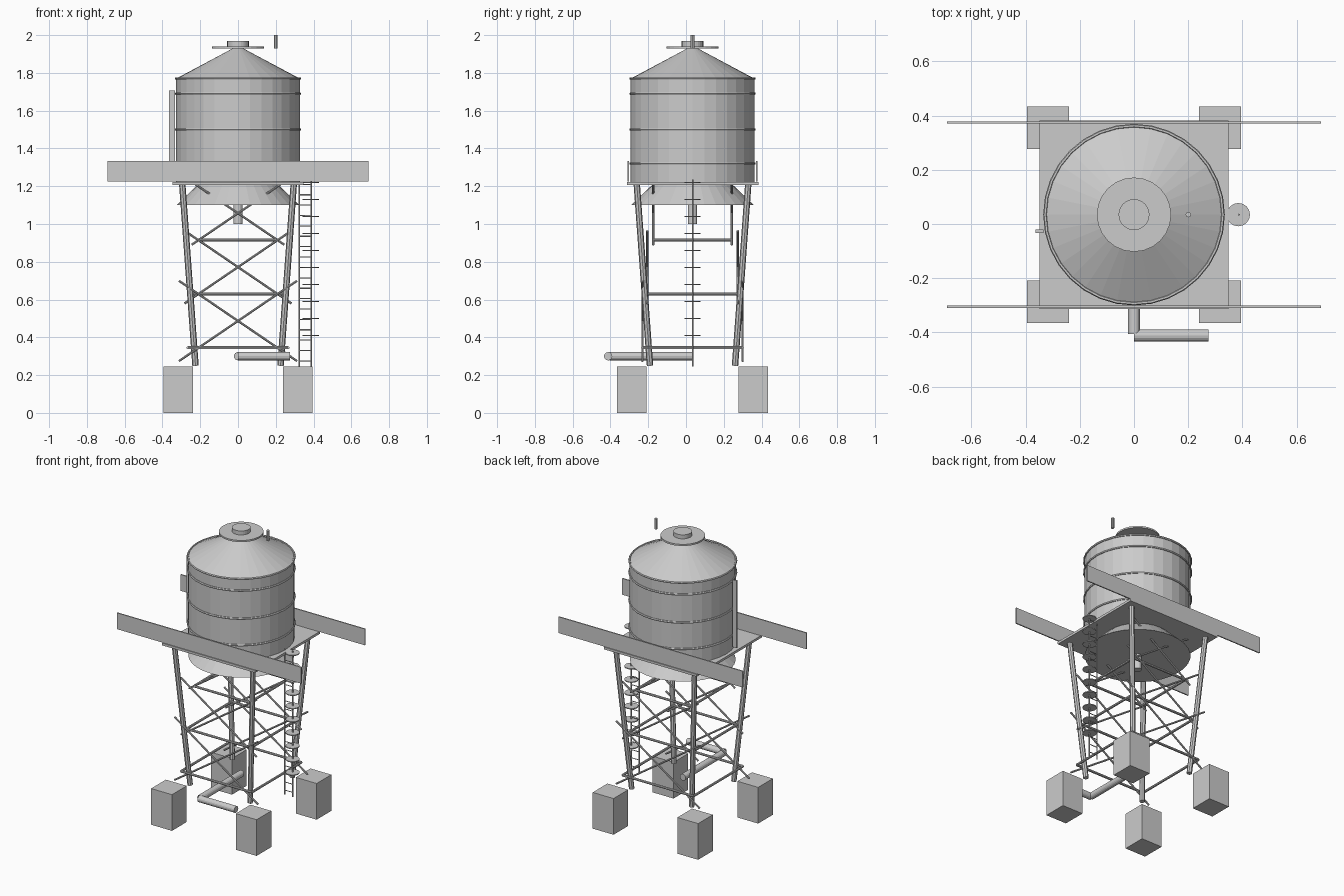
import bpy
from math import pi
from mathutils import Vector

if "Cube" in bpy.data.objects:
    bpy.data.objects.remove(bpy.data.objects["Cube"])

CY = 0.0345  # tower axis is slightly behind the origin


def box(name, loc, size):
    bpy.ops.mesh.primitive_cube_add(size=1, location=loc)
    o = bpy.context.object
    o.name = name
    o.scale = size
    bpy.ops.object.transform_apply(location=False, rotation=False, scale=True)
    return o


def lathe(name, z0, z1, r0, r1, sides=32, x=0.0, y=CY):
    bpy.ops.mesh.primitive_cone_add(vertices=sides, radius1=r0, radius2=r1,
                                    depth=z1 - z0, location=(x, y, (z0 + z1) / 2))
    bpy.context.object.name = name
    return bpy.context.object


def rod(name, a, b, r, sides=8):
    a, b = Vector(a), Vector(b)
    bpy.ops.mesh.primitive_cylinder_add(vertices=sides, radius=r, depth=(b - a).length,
                                        location=(a + b) / 2)
    o = bpy.context.object
    o.name = name
    o.rotation_euler = (b - a).to_track_quat('Z', 'Y').to_euler()
    return o


# Concrete footings and splayed legs
for sx in (-1, 1):
    for sy in (-1, 1):
        box("footing", (sx * 0.317, CY + sy * 0.321, 0.1225), (0.156, 0.157, 0.245))
        rod("leg", (sx * 0.225, CY + sy * 0.225, 0.25),
            (sx * 0.295, CY + sy * 0.295, 1.21), 0.017)

# Horizontal girts on four sides, crossed braces on front and back
for z, w in ((0.345, 0.265), (0.63, 0.24), (0.915, 0.208)):
    for s in (-1, 1):
        rod("girt_x", (-w, CY + s * w, z), (w, CY + s * w, z), 0.008)
        rod("girt_y", (s * w, CY - w, z), (s * w, CY + w, z), 0.008)
        zc, hx = z + 0.142, w * 1.18
        hz = hx * 0.68
        for d in (-1, 1):
            rod("cross_brace", (-hx, CY + s * w, zc - d * hz),
                (hx, CY + s * w, zc + d * hz), 0.006)

# Platform and long side boards
box("platform", (0, CY, 1.215), (0.696, 0.696, 0.016))
for s in (-1, 1):
    box("side_board", (0, CY + s * 0.34, 1.279), (1.38, 0.008, 0.11))

# Tank shell, roof, hopper and outlet
lathe("tank_shell", 1.22, 1.77, 0.327, 0.327)
lathe("tank_roof", 1.77, 1.935, 0.327, 0.018)
lathe("tank_hopper", 1.10, 1.22, 0.325, 0.20)
lathe("outlet", 1.0, 1.11, 0.025, 0.025, 16)

# Hoop bands around the tank
for z in (1.32, 1.5, 1.69, 1.77):
    bpy.ops.mesh.primitive_torus_add(major_segments=32, minor_segments=6,
                                     major_radius=0.328, minor_radius=0.007,
                                     location=(0, CY, z))
    bpy.context.object.name = "tank_band"

# Roof hatch and vent
lathe("hatch_flange", 1.93, 1.941, 0.137, 0.137, 24)
lathe("hatch_cap", 1.941, 1.968, 0.057, 0.057, 24)
lathe("vent", 1.93, 2.0, 0.01, 0.01, 8, x=0.2)

# Level gauge strip on the left side
box("level_gauge", (-0.349, -0.027, 1.478), (0.03, 0.012, 0.455))

# Ladder with cage discs
for x in (0.325, 0.387):
    rod("ladder_rail", (x, CY, 0.245), (x, CY, 1.235), 0.004, 6)
for i in range(18):
    z = 0.275 + i * 0.055
    rod("ladder_rung", (0.325, CY, z), (0.387, CY, z), 0.003, 6)
for i in range(10):
    z = 0.41 + i * 0.09
    lathe("cage_disc", z - 0.003, z + 0.003, 0.043, 0.043, 16, x=0.385)

# Supply pipe with a right-angle turn
rod("supply_pipe_rear", (0, CY, 0.30), (0, -0.405, 0.30), 0.022, 16)
rod("supply_pipe_front", (0, -0.412, 0.30), (0.275, -0.412, 0.30), 0.022, 16)
